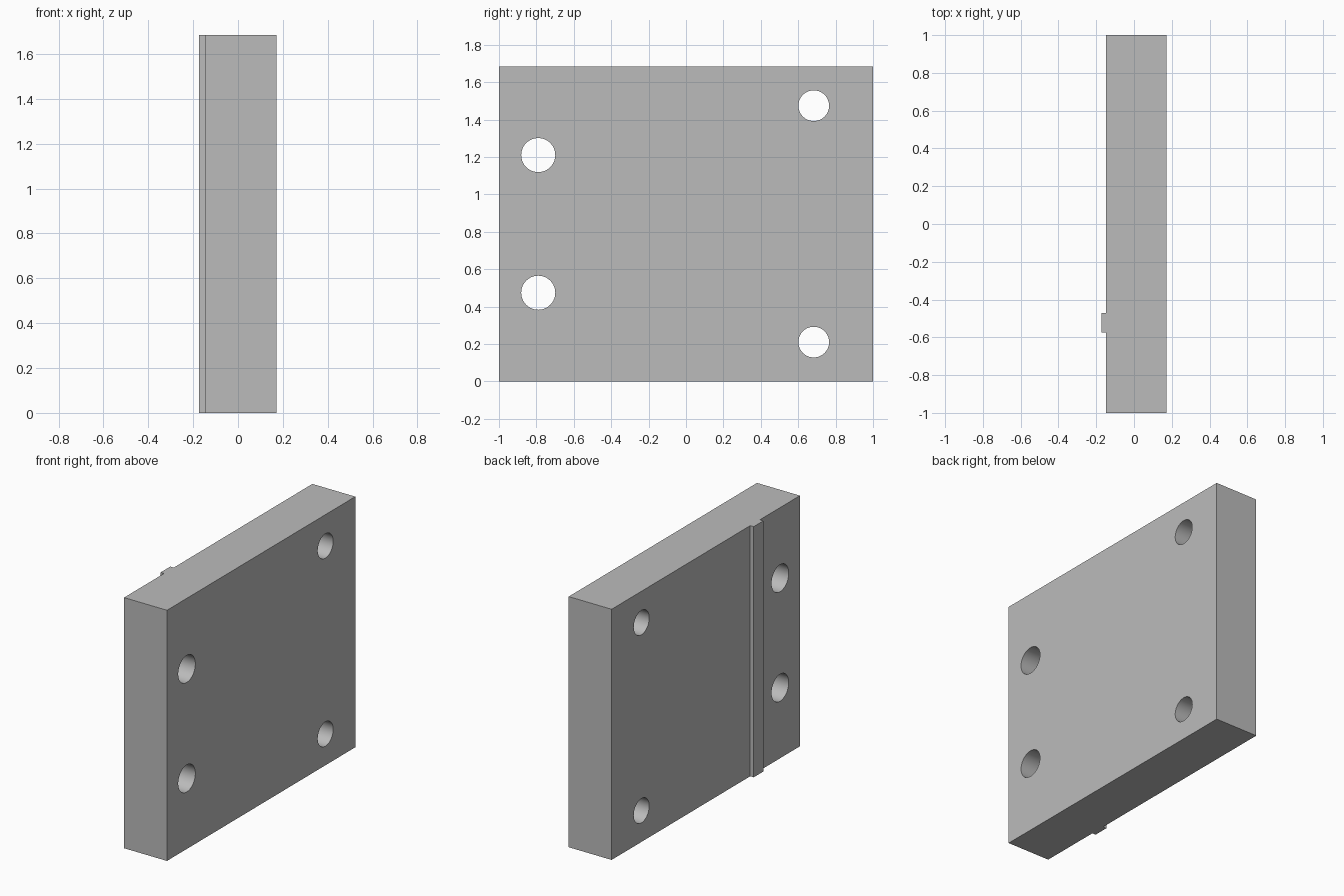
import bpy
import bmesh
from math import pi
from mathutils import Matrix, Vector

cube = bpy.data.objects.get("Cube")
if cube:
    bpy.data.objects.remove(cube, do_unlink=True)

HEIGHT = 1.685
FACE_X, RAIL_X, BACK_X = -0.147, -0.173, 0.172
RAIL_Y = (-0.575, -0.472)

grey = bpy.data.materials.new("plain grey")
grey.use_nodes = True
colour = (0.5, 0.5, 0.5, 1)
grey.diffuse_color = colour
grey.node_tree.nodes["Principled BSDF"].inputs["Base Color"].default_value = colour


def make_object(name, bm):
    bmesh.ops.recalc_face_normals(bm, faces=bm.faces)
    mesh = bpy.data.meshes.new(name)
    bm.to_mesh(mesh)
    bm.free()
    mesh.materials.append(grey)
    obj = bpy.data.objects.new(name, mesh)
    bpy.context.collection.objects.link(obj)
    return obj


# Plate with its raised vertical rail, extruded from one plan profile
profile = [(BACK_X, -1), (BACK_X, 1), (FACE_X, 1),
           (FACE_X, RAIL_Y[1]), (RAIL_X, RAIL_Y[1]),
           (RAIL_X, RAIL_Y[0]), (FACE_X, RAIL_Y[0]), (FACE_X, -1)]
bm = bmesh.new()
base = bm.faces.new([bm.verts.new((x, y, 0)) for x, y in profile])
top = bmesh.ops.extrude_face_region(bm, geom=[base])["geom"]
bmesh.ops.translate(bm, vec=Vector((0, 0, HEIGHT)),
                    verts=[v for v in top if isinstance(v, bmesh.types.BMVert)])
plate = make_object("mounting_plate", bm)

# Bolt holes: two pairs, each mirrored about mid height
bm = bmesh.new()
for y, offset, radius in ((-0.79, 0.368, 0.091), (0.683, 0.632, 0.082)):
    for side in (-1, 1):
        place = Matrix.Translation((0, y, HEIGHT / 2 + side * offset))
        bmesh.ops.create_cone(bm, cap_ends=True, segments=64, radius1=radius,
                              radius2=radius, depth=1,
                              matrix=place @ Matrix.Rotation(pi / 2, 4, "Y"))
cutter = make_object("hole_cutter", bm)
cutter.hide_render = True

bpy.context.view_layer.objects.active = plate
plate.select_set(True)
holes = plate.modifiers.new("bolt_holes", "BOOLEAN")
holes.operation = "DIFFERENCE"
holes.solver = "EXACT"
holes.object = cutter
bpy.ops.object.modifier_apply(modifier=holes.name)
bpy.data.objects.remove(cutter, do_unlink=True)

# Smooth hole walls, sharp plate edges
bpy.ops.object.shade_smooth_by_angle(angle=pi / 6)
